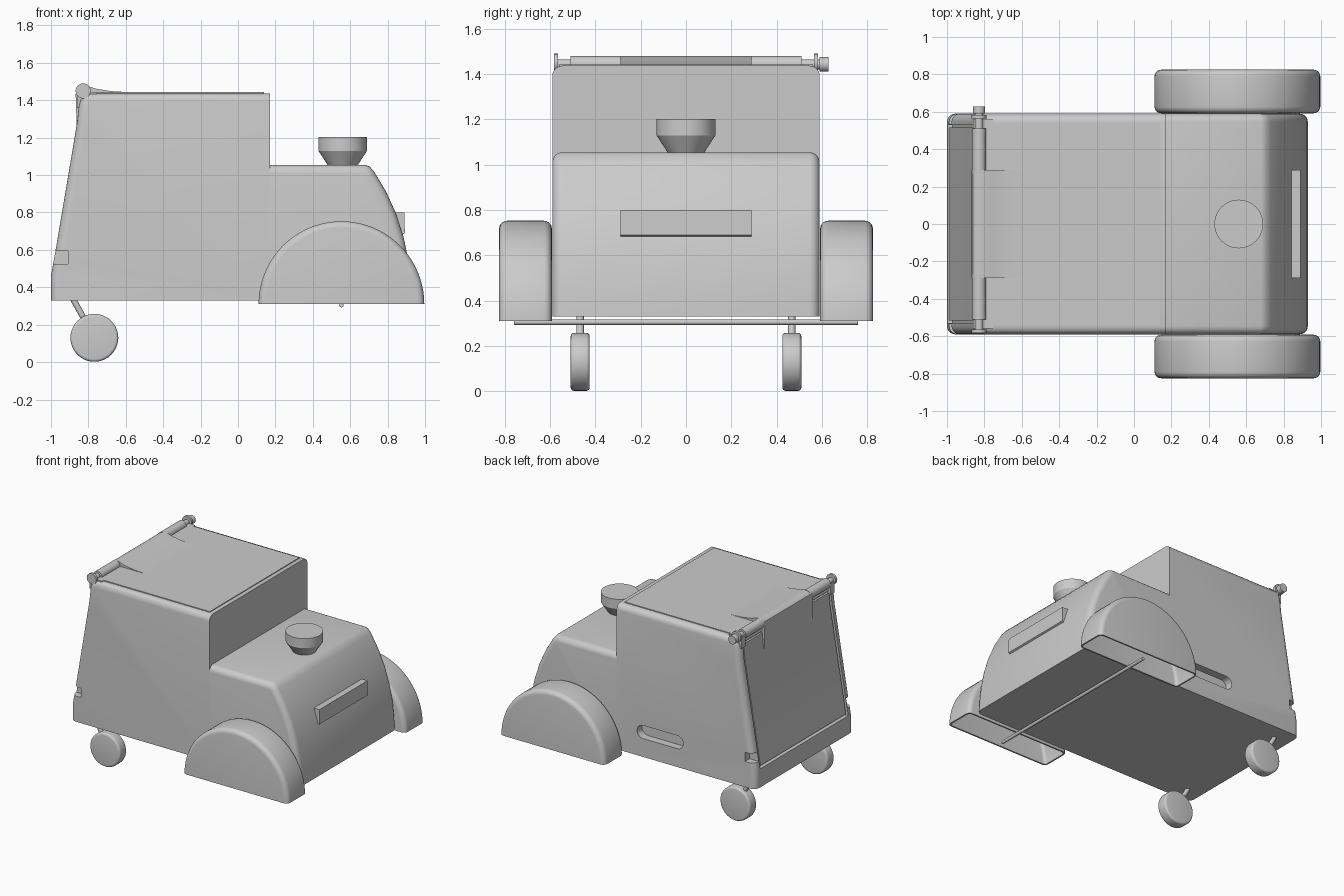
import bpy, bmesh, math
from mathutils import Vector

old = bpy.data.objects.get("Cube")
if old:
    bpy.data.objects.remove(old)

grey = bpy.data.materials.new("plain grey")
grey.use_nodes = True
COLOUR = (0.6, 0.6, 0.6, 1)
grey.diffuse_color = COLOUR
grey.node_tree.nodes["Principled BSDF"].inputs["Base Color"].default_value = COLOUR


def make(name, bm):
    bmesh.ops.recalc_face_normals(bm, faces=bm.faces)
    mesh = bpy.data.meshes.new(name)
    bm.to_mesh(mesh)
    bm.free()
    obj = bpy.data.objects.new(name, mesh)
    bpy.context.collection.objects.link(obj)
    mesh.materials.append(grey)
    return obj


def prism(name, profile, y0, y1, radius=0, keep_sharp=None, open_base=False):
    """Extrude an x-z outline along y and round its side edges."""
    bm = bmesh.new()
    rings = [[bm.verts.new((x, y, z)) for x, z in profile] for y in (y0, y1)]
    n = len(profile)
    bm.faces.new(rings[0])
    bm.faces.new(rings[1][::-1])
    for i in range(n):
        j = (i + 1) % n
        bm.faces.new((rings[0][i], rings[0][j], rings[1][j], rings[1][i]))
    bmesh.ops.recalc_face_normals(bm, faces=bm.faces)
    base = min(z for x, z in profile)
    if radius:
        def rounded(e):
            a, b = (v.co for v in e.verts)
            if abs(a.y - b.y) > 1e-4 or max(a.z, b.z) < base + 1e-4:
                return False
            return keep_sharp is None or min(abs(a.x - keep_sharp), 1) + abs(b.x - keep_sharp) > 1e-4
        bmesh.ops.bevel(bm, geom=[e for e in bm.edges if rounded(e)], offset=radius,
                        segments=5, profile=0.5, affect='EDGES')
    if open_base:
        low = [f for f in bm.faces if f.calc_center_median().z < base + 1e-4]
        bmesh.ops.delete(bm, geom=low, context='FACES')
    return make(name, bm)


def rod(name, a, b, r1, r2=None, bevel=0, sides=40):
    """Cylinder or cone between two points."""
    a, b = Vector(a), Vector(b)
    bm = bmesh.new()
    bmesh.ops.create_cone(bm, cap_ends=True, segments=sides, radius1=r1,
                          radius2=r1 if r2 is None else r2, depth=(b - a).length)
    if bevel:
        rims = [e for e in bm.edges if abs(e.verts[0].co.z - e.verts[1].co.z) < 1e-5]
        bmesh.ops.bevel(bm, geom=rims, offset=bevel, segments=4, profile=0.5, affect='EDGES')
    obj = make(name, bm)
    obj.rotation_mode = 'QUATERNION'
    obj.rotation_quaternion = (b - a).to_track_quat('Z', 'Y')
    obj.location = (a + b) / 2
    return obj


def arc(cx, cz, r, start, end, steps):
    angles = [math.radians(start + (end - start) * i / steps) for i in range(steps + 1)]
    return [(cx + r * math.cos(t), cz + r * math.sin(t)) for t in angles]


def box(x0, x1, z0, z1):
    return [(x0, z0), (x1, z0), (x1, z1), (x0, z1)]


def apply(obj, mod):
    bpy.context.view_layer.objects.active = obj
    bpy.ops.object.modifier_apply(modifier=mod.name)


def cut(obj, cutter):
    mod = obj.modifiers.new("cut", 'BOOLEAN')
    mod.operation, mod.solver, mod.object = 'DIFFERENCE', 'EXACT', cutter
    cutter.hide_render = True
    apply(obj, mod)
    bpy.data.objects.remove(cutter)


# Tall rear cabin
cabin = prism("cabin", [(-1, .33), (-1, .46), (-.975, .6), (-.862, 1.27), (-.85, 1.38),
                        (-.83, 1.437), (.172, 1.437), (.172, .33)], -.59, .59, .045, .172)

# Tailgate set in a groove, side slot and corner notches
cut(cabin, prism("groove_cutter", [(-1.1, .47), (-.97, .47), (-.955, .6), (-.842, 1.27),
                                   (-.83, 1.39), (-1.1, 1.39)], -.53, .53))
prism("tailgate", [(-.988, .485), (-.9, .485), (-.8, 1.375), (-.847, 1.375),
                   (-.857, 1.27), (-.97, .6)], -.515, .515)
slot = arc(-.05, .52, .05, -90, 90, 10) + arc(-.34, .52, .05, 90, 270, 10)
cut(cabin, prism("slot_cutter", slot, .53, .7))
for side in (-1, 1):
    cut(cabin, prism("notch_cutter", box(-1.1, -.91, .525, .595),
                     *sorted((side * .535, side * .7))))

# Thin roof panel
prism("roof_panel", box(-.8, .14, 1.43, 1.443), -.54, .54)

# Curved bonnet
prism("bonnet", [(.17, .33), (.17, 1.055), (.68, 1.055), (.705, 1.045), (.73, 1.015),
                 (.79, .915), (.845, .795), (.885, .67), (.91, .55), (.925, .43),
                 (.93, .33)], -.59, .59, .045, .17)

# Pull handle on the bonnet
prism("front_handle", [(.8, .8), (.89, .8), (.892, .69), (.876, .68), (.8, .68)], -.29, .29)

# Funnel cap
rod("funnel_cone", (.56, 0, 1.045), (.56, 0, 1.13), .075, .13)
rod("funnel_rim", (.56, 0, 1.13), (.56, 0, 1.203), .13)

for side, label in ((-1, "right"), (1, "left")):
    # Hollow half-round wheel arches
    fender = prism(label + "_fender", arc(.553, .31, .443, 0, 180, 40),
                   *sorted((side * .592, side * .825)), .035, None, True)
    shell = fender.modifiers.new("shell", 'SOLIDIFY')
    shell.thickness, shell.offset = .012, -1
    apply(fender, shell)

    # Rear casters
    y = side * .467
    rod(label + "_caster", (-.768, y - .042, .13), (-.768, y + .042, .13), .128, bevel=.015)
    rod(label + "_caster_stem", (-.9, y, .37), (-.8, y, .19), .016, sides=16)

    # Hinge barrels and collars
    rod(label + "_barrel", (-.828, side * .27, 1.443), (-.828, side * .51, 1.443), .037)
    rod(label + "_collar", (-.828, side * .565, 1.45), (-.828, side * .583, 1.45), .04)
    prism(label + "_hinge_lobe", [(-.86, 1.36), (-.83, 1.36), (-.755, 1.41), (-.755, 1.443),
                                  (-.86, 1.443)], *sorted((side * .51, side * .56)))

# Hinge pin, end knob and axle
rod("hinge_pin", (-.828, -.57, 1.443), (-.828, .6, 1.443), .022)
rod("hinge_knob", (-.828, .59, 1.443), (-.828, .628, 1.443), .032)
rod("front_axle", (.553, -.76, .305), (.553, .76, .305), .012, sides=16)

# Hinge leaf wrapping over roof and tailgate
prism("hinge_leaf", [(-.58, 1.443), (-.68, 1.449), (-.76, 1.462), (-.81, 1.479), (-.84, 1.477),
                     (-.862, 1.46), (-.868, 1.43), (-.865, 1.35), (-.864, 1.26),
                     (-.82, 1.3), (-.78, 1.43)], -.29, .29)

# Smooth curved surfaces, keep edges crisp
bpy.ops.object.select_all(action='DESELECT')
for obj in bpy.context.scene.objects:
    if obj.type == 'MESH':
        obj.select_set(True)
        bpy.context.view_layer.objects.active = obj
bpy.ops.object.shade_smooth_by_angle(angle=math.radians(35))
